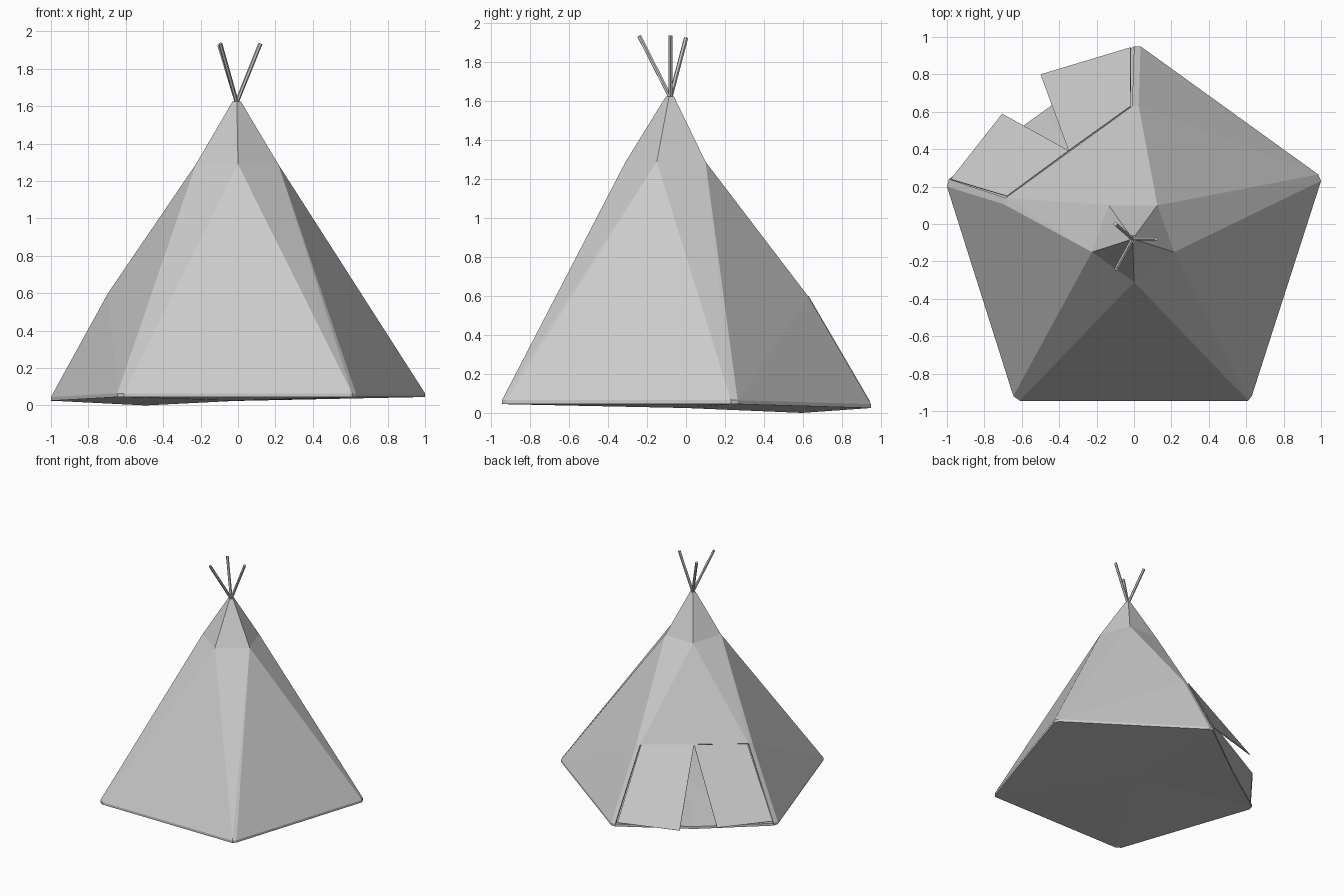
import bpy, bmesh
from mathutils import Vector

if "Cube" in bpy.data.objects:
    bpy.data.objects.remove(bpy.data.objects["Cube"])


def build(name, faces, thickness=0.0):
    """Flat-shaded mesh from polygons, welded, optionally thickened inward."""
    bm = bmesh.new()
    for f in faces:
        bm.faces.new([bm.verts.new(p) for p in f])
    bmesh.ops.remove_doubles(bm, verts=bm.verts, dist=0.0005)
    bmesh.ops.recalc_face_normals(bm, faces=bm.faces)
    me = bpy.data.meshes.new(name)
    bm.to_mesh(me)
    bm.free()
    ob = bpy.data.objects.new(name, me)
    bpy.context.collection.objects.link(ob)
    if thickness:
        mod = ob.modifiers.new("thickness", 'SOLIDIFY')
        mod.thickness = thickness
        mod.offset = -1
    return ob


# Blunt base corners: (incoming point, outgoing point, rim height)
corners = [((-0.645, -0.92), (-0.61, -0.945), 0.065),
           ((0.61, -0.945), (0.63, -0.92), 0.065),
           ((1.0, 0.23), (0.985, 0.265), 0.065),
           ((0.035, 0.95), (0.0, 0.95), 0.045),
           ((-0.99, 0.24), (-1.0, 0.20), 0.045)]
base = [(Vector((*a, z)), Vector((*b, z))) for a, b, z in corners]
mid = [Vector((x, y, 1.29)) for x, y in
       ((0, -0.31), (0.215, -0.15), (0.125, 0.10), (-0.135, 0.10), (-0.225, -0.15))]
apex = Vector((-0.007, -0.08, 1.29))
top = [apex + (m - apex) * 0.1 + Vector((0, 0, 0.335)) for m in mid]

# Door posts rise from corners 3 and 4 to the lintel
post = {3: (Vector((0.025, 0.63, 0.595)), Vector((-0.01, 0.63, 0.595))),
        4: (Vector((-0.685, 0.14, 0.6)), Vector((-0.695, 0.105, 0.6)))}

# Canvas wall
faces = [top]
for i in range(5):
    n = (i + 1) % 5
    faces.append([mid[i], mid[n], top[n], top[i]])
    a, b = post.get(i, base[i])
    if i in post:
        faces.append([base[i][0], base[i][1], b, a])
    faces.append([a, b, mid[i]])
    faces.append([a, mid[i], mid[i - 1]])
    if i == 3:
        faces.append([post[3][1], post[4][0], mid[3]])
    else:
        c = post.get(n, base[n])[0]
        faces.append([b, c, mid[i]])
        if n in post:
            faces.append([base[i][1], base[n][0], c])
        if i in post:
            faces.append([base[i][1], base[n][0], b])
build("tent_wall", faces, 0.012)

# Groundsheet with a raised rim, sagging at the door sill
rim = []
for i, pair in enumerate(base):
    rim += pair
    if i == 3:
        rim.append(Vector((-0.495, 0.595, 0.02)))
low = [p - Vector((0, 0, 0.02)) for p in rim]
faces = []
for ring, z in ((rim, 0.045), (low, 0.025)):
    centre = Vector((0, 0, z))
    for i in range(len(ring)):
        faces.append([ring[i - 1], ring[i], centre])
for i in range(len(rim)):
    faces.append([rim[i - 1], rim[i], low[i], low[i - 1]])
build("groundsheet", faces)

# Two door flaps hanging from the lintel, swung outward
flaps = {"door_flap_right": [(-0.02, 0.63, 0.6), (-0.35, 0.393, 0.6),
                             (-0.50, 0.80, 0.066), (-0.018, 0.945, 0.06)],
         "door_flap_left": [(-0.35, 0.393, 0.6), (-0.68, 0.15, 0.6),
                            (-0.98, 0.24, 0.06), (-0.705, 0.59, 0.065)]}
for name, quad in flaps.items():
    build(name, [quad], 0.006)

# Poles crossing at the peak
for k, tip in enumerate(((0.12, -0.08, 1.935), (-0.10, 0.0, 1.925), (-0.095, -0.24, 1.935))):
    tip = Vector(tip)
    d = tip - Vector((-0.007, -0.08, 1.62))
    foot = tip - d * 1.2
    bpy.ops.mesh.primitive_cylinder_add(vertices=6, radius=0.011, depth=(tip - foot).length,
                                        location=(tip + foot) / 2,
                                        rotation=d.to_track_quat('Z', 'Y').to_euler())
    bpy.context.object.name = f"pole_{k + 1}"
